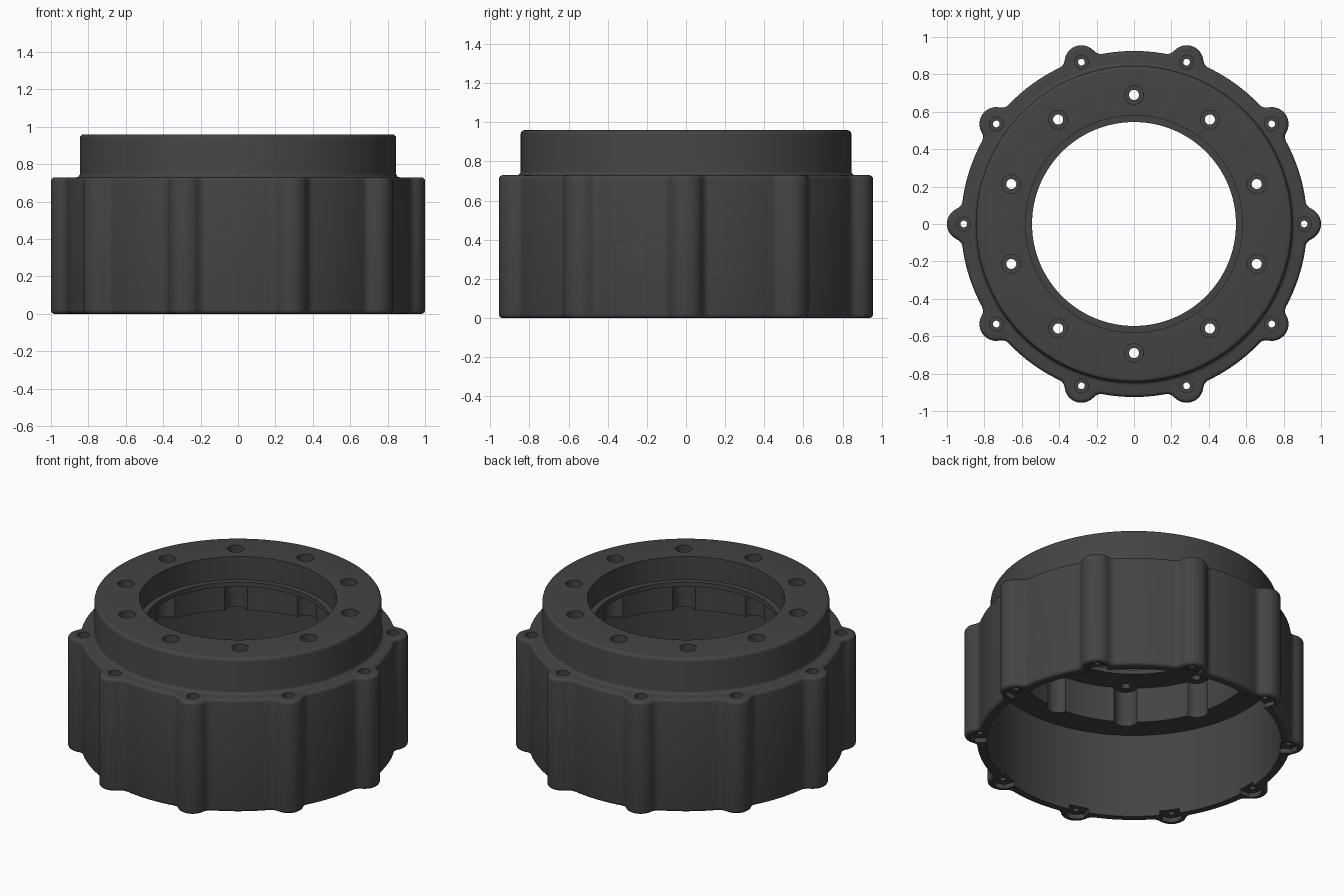
import bpy, bmesh, math
from math import sin, cos, pi, sqrt

if "Cube" in bpy.data.objects:
    bpy.data.objects.remove(bpy.data.objects["Cube"])

N = 720          # samples around the ring
STEP = 2 * pi / 10

mat = bpy.data.materials.new("dark_grey")
mat.diffuse_color = (0.057, 0.057, 0.057, 1)
mat.use_nodes = True
mat.node_tree.nodes["Principled BSDF"].inputs["Base Color"].default_value = mat.diffuse_color


def fold(a):
    """Angle from the nearest of ten evenly spaced spokes."""
    return abs((a + STEP / 2) % STEP - STEP / 2)


def lugged(d):
    """Outer wall with ten filleted lugs, inset by d."""
    R, r, f, c = 0.925 - d, 0.09 - d, 0.05 + d, 0.91
    D = R + f
    phi = math.acos((D * D + c * c - (r + f) ** 2) / (2 * D * c))
    k = r / (r + f)
    alpha = math.atan2(D * sin(phi) * k, c + (D * cos(phi) - c) * k)

    def radius(a):
        t = fold(a)
        if t <= alpha:
            return c * cos(t) + sqrt(max(0, r * r - (c * sin(t)) ** 2))
        if t < phi:
            return D * cos(phi - t) - sqrt(max(0, f * f - (D * sin(phi - t)) ** 2))
        return R
    return radius


def scalloped(a):
    """Recess wall with ten lobes around the inner screws."""
    t, c, r = fold(a - STEP / 2), 0.69, 0.07
    q = r * r - (c * sin(t)) ** 2
    return max(0.71, c * cos(t) + sqrt(q)) if q > 0 else 0.71


def circle(r):
    return lambda a: r


def mesh_object(name, bm):
    bmesh.ops.recalc_face_normals(bm, faces=bm.faces)
    me = bpy.data.meshes.new(name)
    bm.to_mesh(me)
    bm.free()
    ob = bpy.data.objects.new(name, me)
    bpy.context.collection.objects.link(ob)
    me.materials.append(mat)
    return ob


# Closed section of the housing: (radius function, height)
B = 0.02
arc = [i * pi / 8 for i in range(5)]
section = []
section += [(lugged(B * (1 - sin(t))), B * (1 - cos(t))) for t in arc]           # bottom edge
section += [(lugged(B * (1 - cos(t))), 0.73 - B * (1 - sin(t))) for t in arc]    # shoulder edge
section += [(circle(0.845 + B * (1 - sin(t))), 0.73 + B * (1 - cos(t))) for t in arc]  # neck base
section += [(circle(0.845 - B * (1 - cos(t))), 0.96 - B * (1 - sin(t))) for t in arc]  # top edge
section += [(circle(0.58), 0.96), (circle(0.58), 0.81), (circle(0.545), 0.81),   # bore and lip
            (circle(0.545), 0.78), (scalloped, 0.78), (scalloped, 0.55),         # recess
            (circle(0.868), 0.55), (circle(0.868), 0)]                           # main cavity

bm = bmesh.new()
rings = []
for fn, z in section:
    ring = []
    for i in range(N):
        a = 2 * pi * i / N
        r = fn(a)
        ring.append(bm.verts.new((r * cos(a), r * sin(a), z)))
    rings.append(ring)
for j, p in enumerate(rings):
    q = rings[(j + 1) % len(rings)]
    for i in range(N):
        k = (i + 1) % N
        bm.faces.new((p[i], p[k], q[k], q[i]))
housing = mesh_object("housing", bm)


def add_stepped_pin(bm, x, y, profile, n=24):
    """Stacked circles capped at both ends."""
    rings = [[bm.verts.new((x + r * cos(2 * pi * i / n), y + r * sin(2 * pi * i / n), z))
              for i in range(n)] for r, z in profile]
    for p, q in zip(rings, rings[1:]):
        for i in range(n):
            k = (i + 1) % n
            bm.faces.new((p[i], p[k], q[k], q[i]))
    bm.faces.new(rings[0][::-1])
    bm.faces.new(rings[-1])


# Screw holes with counterbores
bm = bmesh.new()
for i in range(10):
    a = i * STEP
    add_stepped_pin(bm, 0.91 * cos(a), 0.91 * sin(a),
                    [(0.018, -0.1), (0.018, 0.69), (0.037, 0.69), (0.037, 0.8)])
    a += STEP / 2
    add_stepped_pin(bm, 0.69 * cos(a), 0.69 * sin(a),
                    [(0.027, 0.7), (0.027, 0.88), (0.05, 0.88), (0.05, 1.05)])
screw_cutter = mesh_object("screw_hole_cutter", bm)

# Nut slots under the lugs, open to the cavity
bm = bmesh.new()
outline = [(0.8, -0.06), (0.935, -0.06), (0.962, -0.02), (0.962, 0.02), (0.935, 0.06), (0.8, 0.06)]
for i in range(10):
    ca, sa = cos(i * STEP), sin(i * STEP)
    lo, hi = [[bm.verts.new((x * ca - y * sa, x * sa + y * ca, z)) for x, y in outline]
              for z in (-0.1, 0.03)]
    bm.faces.new(lo[::-1])
    bm.faces.new(hi)
    for j in range(6):
        k = (j + 1) % 6
        bm.faces.new((lo[j], lo[k], hi[k], hi[j]))
slot_cutter = mesh_object("nut_slot_cutter", bm)

# Cut the holes and slots, then shade
bpy.context.view_layer.objects.active = housing
housing.select_set(True)
for cutter in (screw_cutter, slot_cutter):
    cutter.hide_render = True
    mod = housing.modifiers.new(cutter.name, 'BOOLEAN')
    mod.operation = 'DIFFERENCE'
    mod.solver = 'EXACT'
    mod.object = cutter
    bpy.ops.object.modifier_apply(modifier=mod.name)
    bpy.data.objects.remove(cutter)
bpy.ops.object.shade_smooth_by_angle(angle=math.radians(30))
